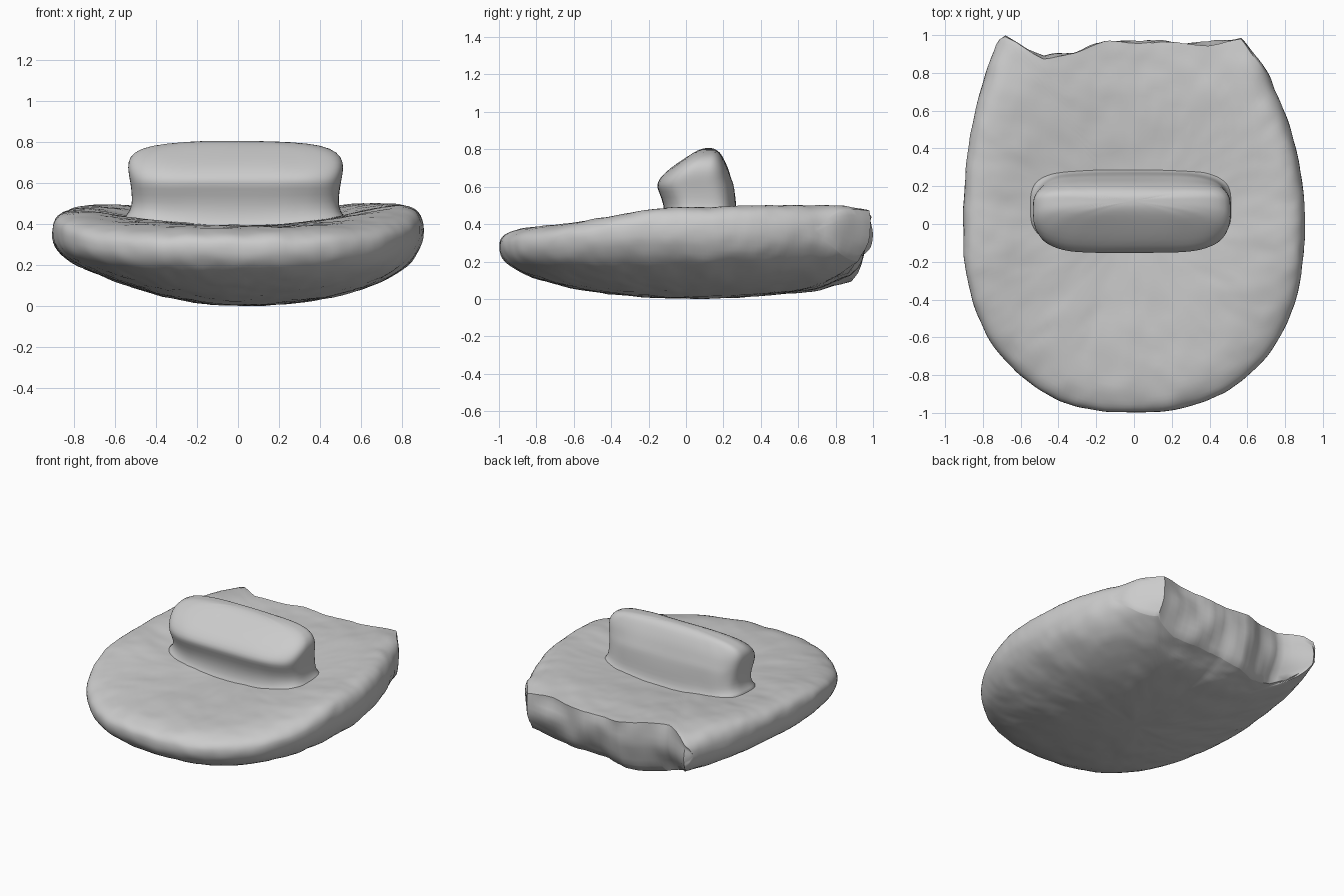
import bpy, bmesh, math
from mathutils import Vector, noise

cube = bpy.data.objects.get("Cube")
if cube:
    bpy.data.objects.remove(cube, do_unlink=True)

stone = bpy.data.materials.new("grey_stone")
stone.use_nodes = True
stone.diffuse_color = (0.6, 0.6, 0.6, 1)
stone.node_tree.nodes["Principled BSDF"].inputs["Base Color"].default_value = (0.6, 0.6, 0.6, 1)


def ease(a, b, v):
    t = min(1, max(0, (v - a) / (b - a)))
    return t * t * (3 - 2 * t)


def finish(name, bm, angle):
    bmesh.ops.remove_doubles(bm, verts=bm.verts, dist=0.0005)
    bmesh.ops.recalc_face_normals(bm, faces=bm.faces)
    mesh = bpy.data.meshes.new(name)
    bm.to_mesh(mesh)
    bm.free()
    mesh.materials.append(stone)
    obj = bpy.data.objects.new(name, mesh)
    bpy.context.collection.objects.link(obj)
    bpy.ops.object.select_all(action='DESELECT')
    obj.select_set(True)
    bpy.context.view_layer.objects.active = obj
    bpy.ops.object.shade_smooth_by_angle(angle=math.radians(angle))
    return obj


def skin(bm, rings):
    """Bridge successive closed rings of points and cap both ends."""
    rows = [[bm.verts.new(p) for p in ring] for ring in rings]
    n = len(rows[0])
    for a, b in zip(rows, rows[1:]):
        for i in range(n):
            j = (i + 1) % n
            bm.faces.new((a[i], a[j], b[j], b[i]))
    bm.faces.new(rows[0])
    bm.faces.new(rows[-1])


# Slab: an egg-shaped bowl with a dished top, broken off along the back
BREAK = [(-0.9, 0.93), (-0.72, 0.97), (-0.67, 1.0), (-0.58, 0.93), (-0.48, 0.875),
         (-0.3, 0.91), (-0.15, 0.97), (0, 0.96), (0.2, 0.965), (0.4, 0.945),
         (0.57, 0.98), (0.9, 0.98)]


def break_line(x):
    for (x0, y0), (x1, y1) in zip(BREAK, BREAK[1:]):
        if x <= x1:
            return y0 + (y1 - y0) * max(0, x - x0) / (x1 - x0)
    return BREAK[-1][1]


def whole_radius(c, s):
    """Outline radius of the unbroken slab in direction (c, s)."""
    n = 2.3 if s < 0 else 2
    depth = 1 if s < 0 else (1.25 if c > 0 else 1.6 if c < -0.3 else 1.25 - c * 1.17)
    return (abs(c / 0.905) ** n + abs(s / depth) ** n) ** (-1 / n)


def rim_z(y):
    return 0.28 + 0.08 * ease(-1, -0.2, y)


def dish(x, y):
    """Rise of the top towards its sides and back."""
    return 0.155 * (x / 0.9) ** 2 * ease(-1.1, 0, y) + 0.06 * ease(0, 0.8, y)


def top_z(x, y, s):
    flat = 0.39 + dish(x, y) - 0.03 * ease(0.3, 0.9, -x)
    return rim_z(y) + (flat - rim_z(y)) * (1 - min(1, s) ** 8) ** 0.4


def bottom_z(x, y, s):
    u = max(0, -x / 0.9)
    fall = max(0, 1 - s ** 2.15)
    return rim_z(y) * (1 - fall ** (1 / 2.15)) + 0.16 * u * u * fall


def lump(p, amount):
    v = Vector(p)
    return v + amount * noise.noise_vector(v * 7) + 0.5 * amount * noise.noise_vector(v * 15)


STEPS, SIDES, WALL = 26, 240, 8
directions = []
for i in range(SIDES):
    a = 2 * math.pi * i / SIDES
    c, s = math.cos(a), math.sin(a)
    whole = whole_radius(c, s)
    r = whole
    if s > 0:
        while r * s > break_line(r * c):
            r -= 0.003
    # Blunter rim beside the left back corner
    whole *= 1 + 0.09 * ease(0.7, 0.98, r * s) * ease(0.1, 0.5, c)
    directions.append((c, s, r, whole))


def surface_ring(t, height):
    return [lump((c * r * t, s * r * t, height(c * r * t, s * r * t, t * r / w)), 0.006)
            for c, s, r, w in directions]


ts = [math.sin(math.pi / 2 * k / STEPS) for k in range(1, STEPS + 1)]
top = [surface_ring(t, top_z) for t in ts]
bottom = [surface_ring(t, bottom_z) for t in ts]

# Rough broken wall between the top and bottom edges, undercut at its foot
UNDERCUT = 0.085
wall = []
for k in range(1, WALL):
    f = k / WALL
    ring = []
    for upper, lower, d in zip(top[-1], bottom[-1], directions):
        p = upper.lerp(lower, f)
        open_edge = ease(0.01, 0.15, upper.z - lower.z)
        p.y += open_edge * (0.025 * noise.noise(p * 6) + 0.012 * math.sin(math.pi * f))
        p.y -= UNDERCUT * f ** 3 * ease(0, 0.12, 1 - d[2] / d[3]) * max(0, d[1])
        ring.append(p)
    wall.append(ring)
for t, ring in zip(ts, bottom):
    for p, (c, s, r, w) in zip(ring, directions):
        p.y -= UNDERCUT * ease(0.7, 1, t) * ease(0, 0.12, 1 - r / w) * max(0, s)

bm = bmesh.new()
skin(bm, top + wall + bottom[::-1])
low = min(v.co.z for v in bm.verts)
for v in bm.verts:
    v.co.z -= low
finish("slab", bm, 50)

# Handle: stacked rounded bars of (height, half length, front y, back y)
LEVELS = [(0.33, 0.57, -0.17, 0.32), (0.38, 0.535, -0.135, 0.29), (0.42, 0.512, -0.115, 0.272),
          (0.50, 0.502, -0.115, 0.268), (0.58, 0.51, -0.15, 0.26), (0.61, 0.515, -0.158, 0.255),
          (0.65, 0.522, -0.14, 0.24), (0.70, 0.525, -0.085, 0.225), (0.75, 0.50, -0.01, 0.20),
          (0.785, 0.42, 0.045, 0.18), (0.80, 0.27, 0.08, 0.155), (0.805, 0.12, 0.105, 0.135)]


def spow(v, e):
    return math.copysign(abs(v) ** e, v)


rings = []
for z, half, y0, y1 in LEVELS:
    ring = []
    for i in range(64):
        a = 2 * math.pi * i / 64
        x = half * spow(math.cos(a), 0.45) - 0.012
        y = (y0 + y1) / 2 + (y1 - y0) / 2 * spow(math.sin(a), 0.75 if math.sin(a) < 0 else 0.52)
        ring.append(lump((x, y, z + (1 - ease(0.38, 0.55, z)) * dish(x, y)), 0.004))
    rings.append(ring)
bm = bmesh.new()
skin(bm, rings)
handle = finish("handle", bm, 80)
sub = handle.modifiers.new("soften", 'SUBSURF')
sub.levels = sub.render_levels = 1
